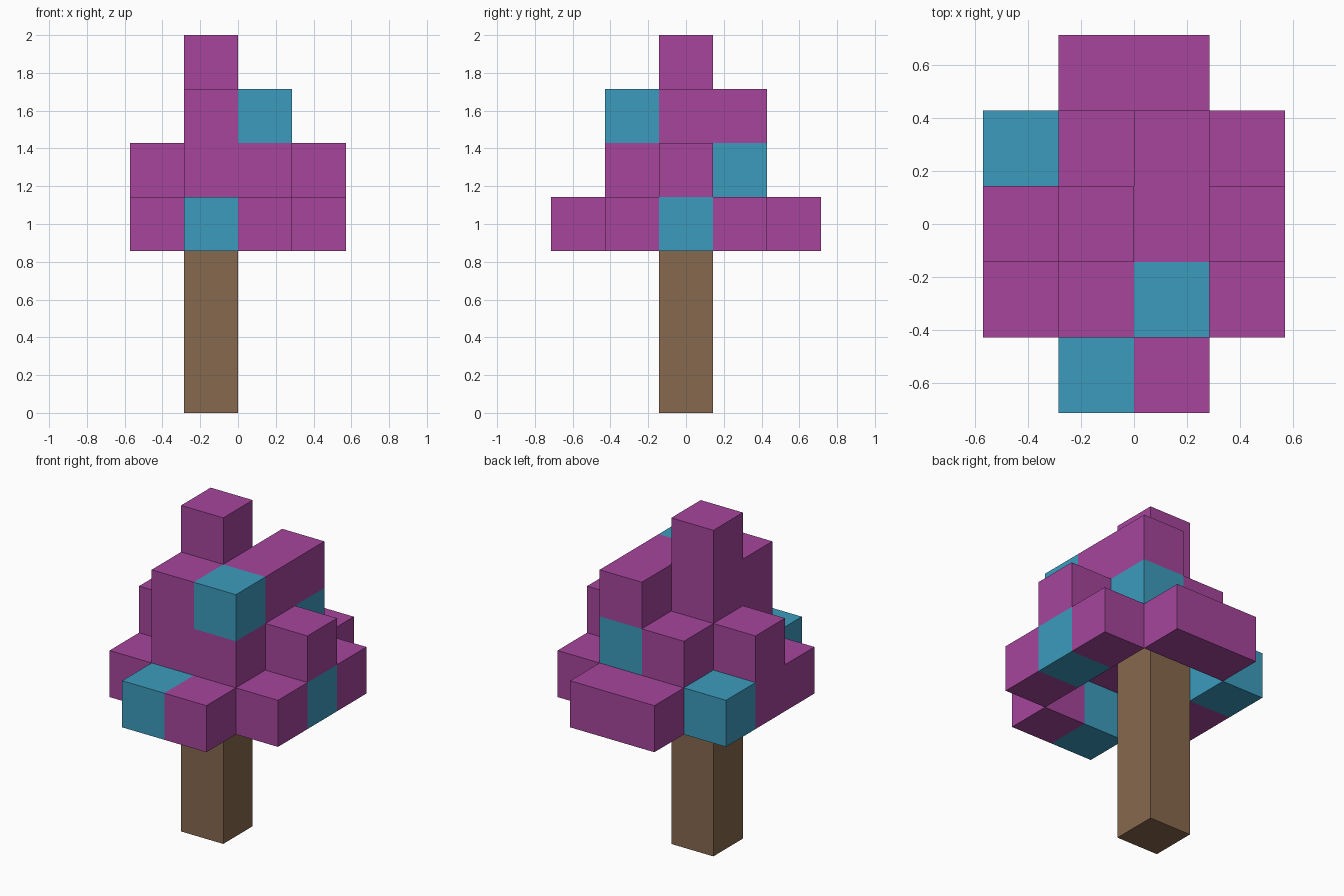
import bpy
import bmesh
from mathutils import Vector

cube = bpy.data.objects.get("Cube")
if cube:
    bpy.data.objects.remove(cube, do_unlink=True)

CELL = 2 / 7          # edge length of one block
TRUNK_HEIGHT = 4      # in blocks, the top one sits inside the foliage


def make_material(name, color):
    mat = bpy.data.materials.new(name)
    mat.use_nodes = True
    mat.diffuse_color = (*color, 1)
    bsdf = next(n for n in mat.node_tree.nodes if n.type == 'BSDF_PRINCIPLED')
    bsdf.inputs["Base Color"].default_value = (*color, 1)
    return mat


purple = make_material("purple_leaves", (0.38, 0.06, 0.335))
blue = make_material("blue_leaves", (0.045, 0.33, 0.515))
brown = make_material("brown_bark", (0.242, 0.138, 0.076))

# Foliage layers from bottom to top; each lists its rows from back to front
# p = purple block, b = blue block, t = trunk, . = empty
FIRST_LAYER = 3
LAYERS = [
    [".pp.", "b..p", "pt.b", "p..p", ".bp."],
    ["....", ".pb.", "pppp", ".pp.", "...."],
    ["....", "..p.", ".pp.", ".pb.", "...."],
    ["....", "....", ".p..", "....", "...."],
]

cells = {}
for k, rows in enumerate(LAYERS):
    for j, row in enumerate(reversed(rows)):
        for i, kind in enumerate(row):
            if kind != ".":
                cells[i, j, k + FIRST_LAYER] = kind


def position(i, j, k):
    return Vector(((i - 2) * CELL, (j - 2.5) * CELL, k * CELL))


def finish(name, bm, materials):
    mesh = bpy.data.meshes.new(name)
    bm.normal_update()
    bm.to_mesh(mesh)
    bm.free()
    for mat in materials:
        mesh.materials.append(mat)
    obj = bpy.data.objects.new(name, mesh)
    bpy.context.collection.objects.link(obj)
    return obj


# Foliage: only the outer faces of the blocks
bm = bmesh.new()
for cell, kind in cells.items():
    if kind == "t":
        continue
    center = position(*cell) + Vector((0.5, 0.5, 0.5)) * CELL
    for axis in range(3):
        for sign in (-1, 1):
            normal = Vector((0, 0, 0))
            normal[axis] = sign
            neighbour = tuple(c + round(n) for c, n in zip(cell, normal))
            if neighbour in cells:
                continue
            u = Vector((0, 0, 0))
            u[(axis + 1) % 3] = 1
            v = normal.cross(u)
            corners = [normal + u + v, normal - u + v, normal - u - v, normal + u - v]
            face = bm.faces.new([bm.verts.new(center + c * CELL / 2) for c in corners])
            face.material_index = 1 if kind == "b" else 0
bmesh.ops.remove_doubles(bm, verts=bm.verts[:], dist=0.001)
finish("foliage", bm, [purple, blue])

# Trunk: one tall square post
bm = bmesh.new()
bmesh.ops.create_cube(bm, size=1)
low, high = position(1, 2, 0), position(2, 3, TRUNK_HEIGHT)
bmesh.ops.scale(bm, vec=high - low, verts=bm.verts[:])
bmesh.ops.translate(bm, vec=(low + high) / 2, verts=bm.verts[:])
finish("trunk", bm, [brown])
